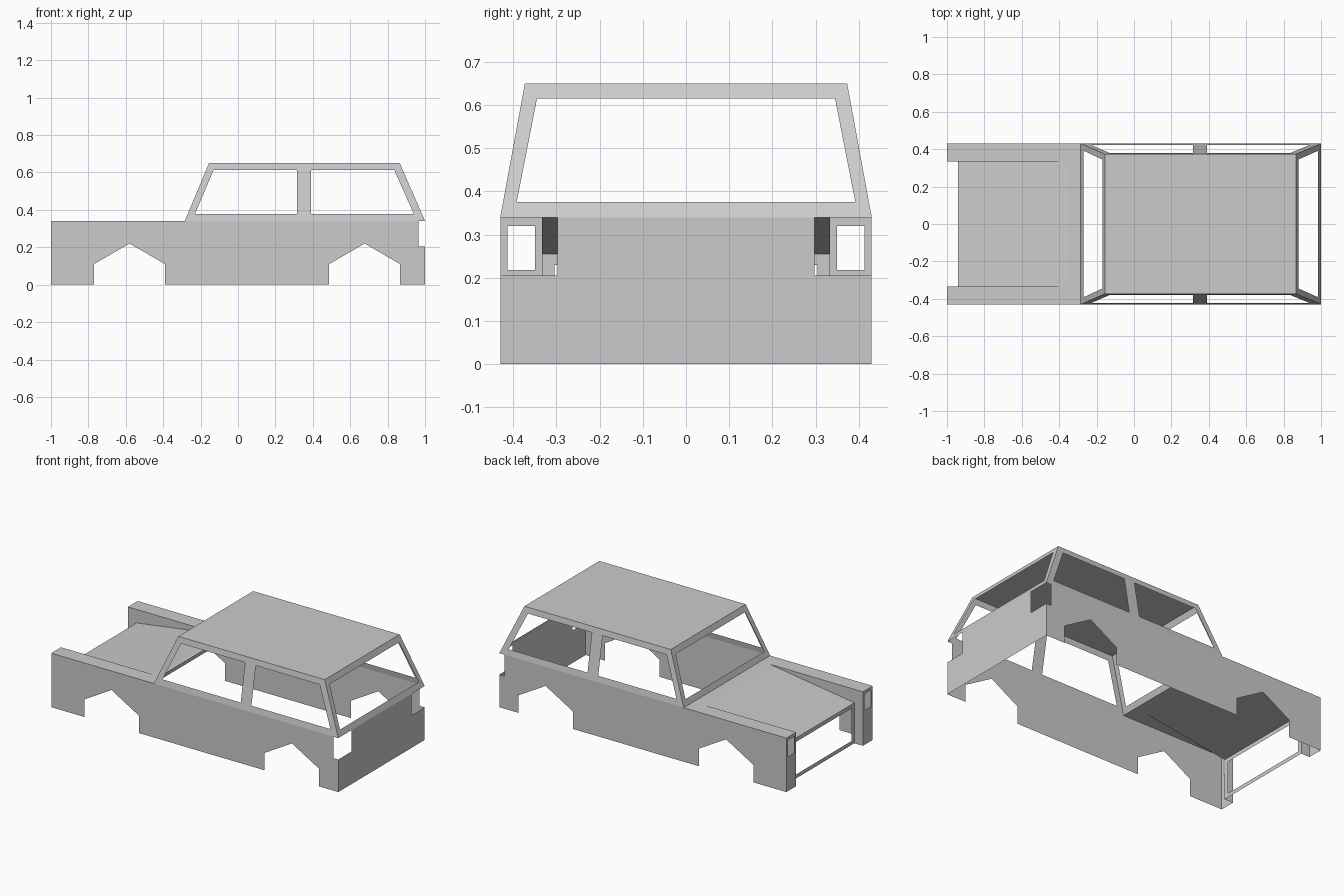
import bpy, bmesh
from mathutils import Vector
from mathutils.geometry import tessellate_polygon

if "Cube" in bpy.data.objects:
    bpy.data.objects.remove(bpy.data.objects["Cube"])

W, BELT, ROOF = 0.43, 0.34, 0.65      # half width, beltline height, roof height
WR = 0.373                            # half width at the roof
HY, HX, HZ = 0.333, -0.94, 0.255      # hood half width, front edge x and z
COWL = -0.35                          # rear end of the sloping hood


def panel(name, place, outward, outer, holes=(), mirror=False):
    """Flat sheet with holes; 2D outlines are put in 3D by place(u, v)."""
    loops = [[Vector((u, v, 0)) for u, v in lp] for lp in (outer, *holes)]
    flat = [p for lp in loops for p in lp]
    bm = bmesh.new()
    verts = [bm.verts.new(place(p.x, p.y)) for p in flat]
    for tri in tessellate_polygon(loops):
        f = bm.faces.new([verts[i] for i in tri])
        f.normal_update()
        if f.normal.dot(Vector(outward)) < 0:
            f.normal_flip()
    bmesh.ops.dissolve_limit(bm, angle_limit=0.01, verts=bm.verts[:], edges=bm.edges[:])
    mesh = bpy.data.meshes.new(name)
    bm.to_mesh(mesh)
    bm.free()
    ob = bpy.data.objects.new(name, mesh)
    bpy.context.collection.objects.link(ob)
    if mirror:
        ob.modifiers.new("mirror", 'MIRROR').use_axis = (False, True, False)
    return ob


def rect(u0, v0, u1, v1):
    return [(u0, v0), (u1, v0), (u1, v1), (u0, v1)]


def trapezoid(a, z0, b, z1):
    return [(-a, z0), (a, z0), (b, z1), (-b, z1)]


def arch(x):
    return [(x - .19, 0), (x - .19, .11), (x, .22), (x + .19, .11), (x + .19, 0)]


def rise(z):
    return (z - BELT) / (ROOF - BELT)


# Lower body sides with wheel arches and tail lamp notch
panel("body_side", lambda x, z: (x, -W, z), (0, -1, 0),
      [(-1, 0), *arch(-.58), *arch(.677), (1, 0), (1, .205), (.965, .205),
       (.965, BELT), (-1, BELT)], mirror=True)

# Cabin side frames with two windows each
panel("cabin_side", lambda x, z: (x, -W + (W - WR) * rise(z), z), (0, -1, 0),
      [(-.285, BELT), (1, BELT), (.865, ROOF), (-.155, ROOF)],
      [[(-.23, .378), (.315, .378), (.315, .614), (-.13, .614)],
       [(.39, .378), (.94, .378), (.835, .614), (.39, .614)]], mirror=True)

# Windscreen and rear window frames
frame = trapezoid(W, BELT, WR, ROOF)
glass = trapezoid(.392, .375, .345, .615)
panel("windscreen_frame", lambda y, z: (-.285 + .13 * rise(z), y, z), (-1, 0, 0), frame, [glass])
panel("rear_window_frame", lambda y, z: (1 - .135 * rise(z), y, z), (1, 0, 0), frame, [glass])

# Roof
panel("roof", lambda x, y: (x, y, ROOF), (0, 0, 1), rect(-.155, -WR, .865, WR))

# Rear panel, cut back at the tail lamps
panel("rear_panel", lambda y, z: (1, y, z), (1, 0, 0),
      [(-W, 0), (W, 0), (W, .205), (.298, .205), (.298, BELT),
       (-.298, BELT), (-.298, .205), (-W, .205)])

# Hood sloping down to the nose, and flat cowl behind it
panel("hood", lambda x, y: (x, y, BELT - (BELT - HZ) * (COWL - x) / (COWL - HX)), (0, 0, 1),
      rect(HX, -HY, COWL, HY))
panel("cowl", lambda x, y: (x, y, BELT), (0, 0, 1), rect(COWL, -HY, -.285, HY))

# Fender tops, inner walls and fronts with headlight openings
panel("fender_top", lambda x, y: (x, y, BELT), (0, 0, 1), rect(-1, -W, -.285, -HY), mirror=True)
panel("fender_inner_wall", lambda x, z: (x, -HY, z), (0, 1, 0),
      [(-1, 0), (HX, 0), (HX, HZ), (COWL, BELT), (-1, BELT)], mirror=True)
panel("fender_front", lambda y, z: (-1, y, z), (-1, 0, 0),
      rect(-W, 0, -HY, BELT), [rect(-.413, .218, -.35, .32)], mirror=True)

# Grille surround
panel("grille_frame", lambda y, z: (HX, y, z), (-1, 0, 0),
      rect(-HY, 0, HY, HZ), [rect(-.305, .025, .305, .23)])
